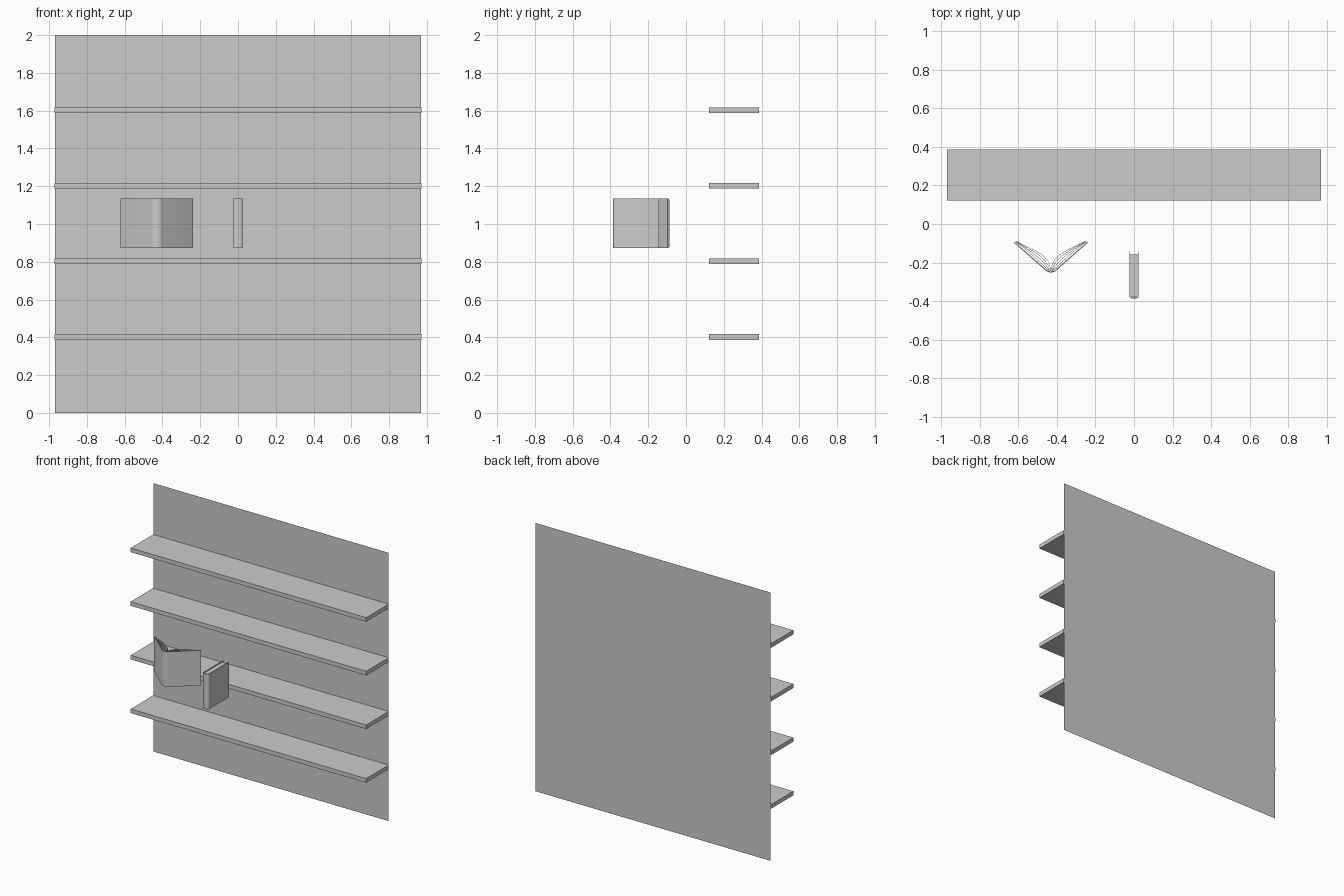
import bpy, bmesh, math
from mathutils import Vector

if "Cube" in bpy.data.objects:
    bpy.data.objects.remove(bpy.data.objects["Cube"])


def finish(name, bm, smooth=False):
    bmesh.ops.recalc_face_normals(bm, faces=bm.faces)
    me = bpy.data.meshes.new(name)
    bm.to_mesh(me)
    bm.free()
    if smooth:
        me.polygons.foreach_set("use_smooth", [True] * len(me.polygons))
        me.set_sharp_from_angle(angle=math.radians(35))
    ob = bpy.data.objects.new(name, me)
    bpy.context.collection.objects.link(ob)
    return ob


def box(name, lo, hi):
    bm = bmesh.new()
    bmesh.ops.create_cube(bm, size=1)
    for v in bm.verts:
        v.co = [l + (c + 0.5) * (h - l) for c, l, h in zip(v.co, lo, hi)]
    return finish(name, bm)


def ribbon(name, path, thick, z0, z1):
    """Upright strip: a plan path given a thickness (to its left) and a height."""
    pts = [Vector(p) for p in path]
    dirs = [(b - a).normalized() for a, b in zip(pts, pts[1:])]
    bm = bmesh.new()
    rings = []
    for i, p in enumerate(pts):
        d0, d1 = dirs[max(i - 1, 0)], dirs[min(i, len(dirs) - 1)]
        t = (d0 + d1).normalized()
        q = p + Vector((-t.y, t.x)) * thick / max(t.dot(d0), 0.5)
        rings.append([bm.verts.new((a.x, a.y, z))
                      for a, z in ((p, z0), (q, z0), (q, z1), (p, z1))])
    for a, b in zip(rings, rings[1:]):
        for k in range(4):
            bm.faces.new((a[k], a[(k + 1) % 4], b[(k + 1) % 4], b[k]))
    bm.faces.new(rings[0])
    bm.faces.new(rings[-1])
    return finish(name, bm, True)


# Back panel: a single flat sheet
bm = bmesh.new()
bm.faces.new([bm.verts.new((x, 0.388, z))
              for x, z in ((-0.968, 0), (0.968, 0), (0.968, 2), (-0.968, 2))])
finish("back_panel", bm)

# Shelves
for i in range(4):
    z = 0.402 + 0.4 * i
    box(f"shelf_{i + 1}", (-0.971, 0.123, z - 0.015), (0.971, 0.387, z + 0.016))

Z0, Z1, INSET = 0.873, 1.135, 0.006

# Closed book: U-shaped cover with rounded spine, and page block
arc = [(0.0245 * math.sin(math.radians(a)), -0.376 - 0.011 * math.cos(math.radians(a)))
       for a in range(-90, 91, 15)]
ribbon("closed_book_cover", [(-0.0245, -0.142)] + arc + [(0.0245, -0.142)], 0.005, Z0, Z1)
box("closed_book_pages", (-0.0197, -0.379, Z0 + INSET), (0.0197, -0.157, Z1 - INSET))

# Open book: V-shaped cover around a narrow rounded spine
CX = -0.431
half = [(0.008, -0.2505), (0.017, -0.249), (0.025, -0.244), (0.192, -0.097)]
cover = [(CX - x, y) for x, y in reversed(half)] + [(CX + x, y) for x, y in half]
ribbon("open_book_cover", cover, 0.006, Z0, Z1)

# Open book pages: fanned sheets blending from the cover line to the raised curve
low = [(0.010, -0.243), (0.030, -0.226), (0.055, -0.201), (0.085, -0.173),
       (0.115, -0.147), (0.150, -0.117), (0.185, -0.092)]
high = [(0.004, -0.243), (0.007, -0.212), (0.020, -0.186), (0.050, -0.158),
        (0.090, -0.134), (0.135, -0.112), (0.178, -0.090)]
SHEETS = 4
for side, word in ((-1, "left"), (1, "right")):
    for s in range(SHEETS):
        t = s / (SHEETS - 1)
        path = [(CX + side * (a + (c - a) * t), b + (d - b) * t)
                for (a, b), (c, d) in zip(low, high)]
        ribbon(f"open_book_page_{word}_{s + 1}", path, 0.002 * side, Z0 + INSET, Z1 - INSET)
